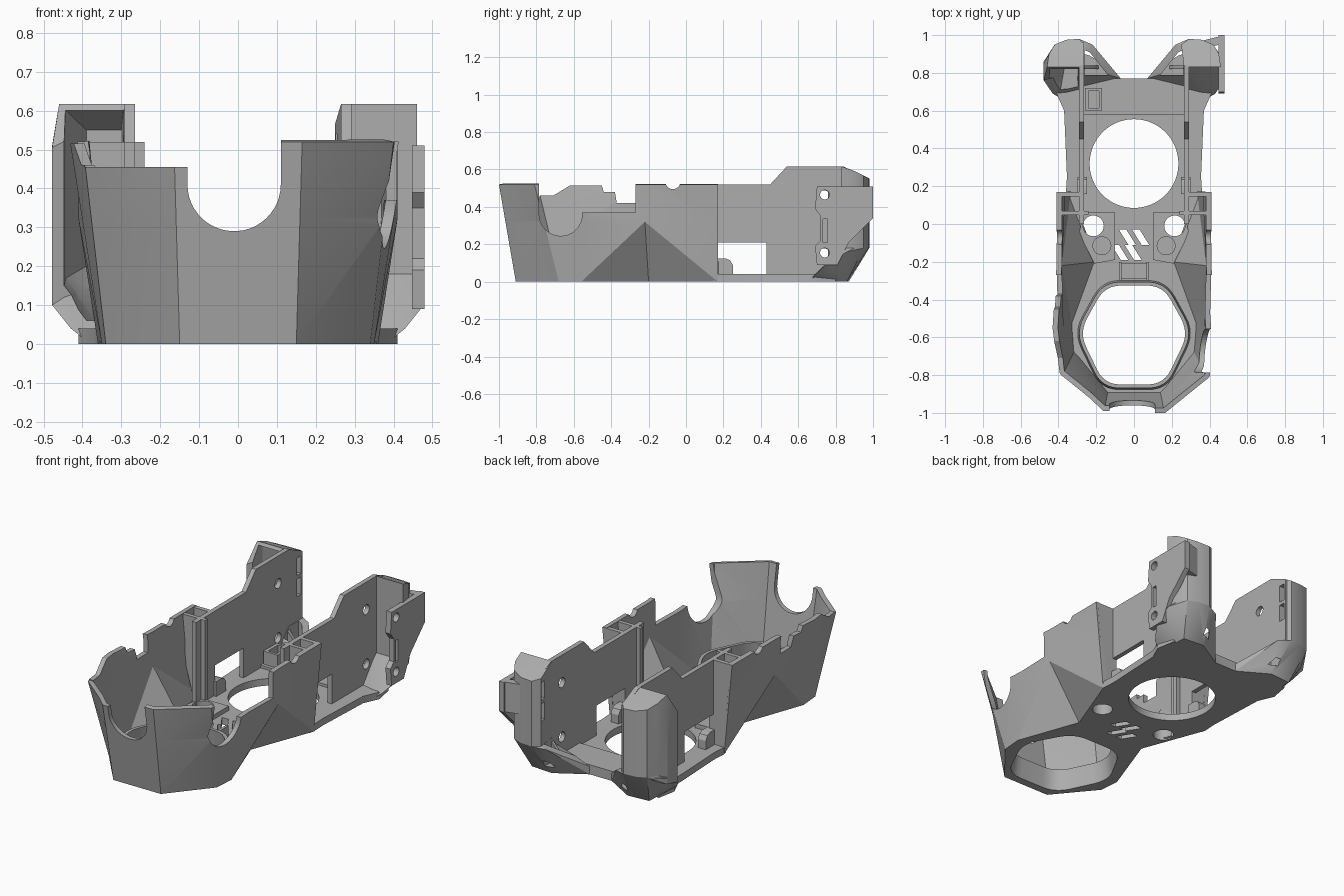
import bpy, bmesh, math
from mathutils import Vector

cube = bpy.data.objects.get("Cube")
if cube:
    bpy.data.objects.remove(cube, do_unlink=True)

grey = bpy.data.materials.new("matte grey")
grey.use_nodes = True
tone = (0.42, 0.42, 0.42, 1)
grey.diffuse_color = tone
grey.node_tree.nodes["Principled BSDF"].inputs["Base Color"].default_value = tone


def add(name, bm, fix=True):
    if fix:
        bmesh.ops.recalc_face_normals(bm, faces=bm.faces[:])
    mesh = bpy.data.meshes.new(name)
    bm.to_mesh(mesh)
    bm.free()
    mesh.materials.append(grey)
    ob = bpy.data.objects.new(name, mesh)
    bpy.context.collection.objects.link(ob)
    return ob


def prism(name, pts, axis, lo, hi):
    """Extrude a 2D outline along an axis (x: y,z  y: x,z  z: x,y)."""
    bm = bmesh.new()
    place = {"x": lambda a, b, d: (d, a, b), "y": lambda a, b, d: (a, d, b),
             "z": lambda a, b, d: (a, b, d)}[axis]
    low = [bm.verts.new(place(a, b, lo)) for a, b in pts]
    high = [bm.verts.new(place(a, b, hi)) for a, b in pts]
    bm.faces.new(low)
    bm.faces.new(high)
    for i in range(len(pts)):
        j = (i + 1) % len(pts)
        bm.faces.new((low[i], low[j], high[j], high[i]))
    return add(name, bm)


def box(name, a, b):
    return prism(name, [(a[0], a[1]), (b[0], a[1]), (b[0], b[1]), (a[0], b[1])], "z", a[2], b[2])


def hull(name, pts):
    bm = bmesh.new()
    for p in pts:
        bm.verts.new(p)
    res = bmesh.ops.convex_hull(bm, input=bm.verts[:])
    bmesh.ops.delete(bm, geom=list({g for g in res["geom_interior"] if g.is_valid}), context="VERTS")
    bmesh.ops.dissolve_limit(bm, angle_limit=0.02, verts=bm.verts[:], edges=bm.edges[:])
    return add(name, bm)


def circle(cx, cy, r, n=32, start=0.0, span=math.tau):
    steps = n if span >= math.tau else n - 1
    return [(cx + r * math.cos(start + span * i / steps),
             cy + r * math.sin(start + span * i / steps)) for i in range(n)]


def u_shape(cx, cz, r, top):
    return circle(cx, cz, r, 24, math.pi, math.pi) + [(cx + r, top), (cx - r, top)]


def rounded(pts, reach, n=6):
    """Replace each corner by a soft curve."""
    out = []
    for i, p in enumerate(pts):
        p = Vector(p)
        a = p + (Vector(pts[i - 1]) - p).normalized() * reach
        b = p + (Vector(pts[(i + 1) % len(pts)]) - p).normalized() * reach
        out += [tuple(a.lerp(p, k / n).lerp(p.lerp(b, k / n), k / n)) for k in range(n + 1)]
    return out


def bake(ob):
    dg = bpy.context.evaluated_depsgraph_get()
    mesh = bpy.data.meshes.new_from_object(ob.evaluated_get(dg))
    ob.modifiers.clear()
    ob.data = mesh


def cut(obs, *cutters):
    for c in cutters:
        c.hide_render = True
        for ob in obs:
            mod = ob.modifiers.new("cut", "BOOLEAN")
            mod.operation, mod.solver, mod.object = "DIFFERENCE", "EXACT", c
            bake(ob)
        bpy.data.objects.remove(c, do_unlink=True)


def taper(name, pts, cy, *levels):
    """Convex loft of one outline through (scale, z) levels."""
    return hull(name, [(x * k, cy + (y - cy) * k, z) for k, z in levels for x, y in pts])


# Faceted front shell: foot and rim outlines from the rear to the nose
foot = [(0.36, 0.17), (0.22, -0.2), (0.35, -0.56), (0.34, -0.68), (0.15, -0.91)]
rim = [(0.41, 0.17), (0.41, -0.22), (0.432, -0.55), (0.40, -0.81), (0.165, -1.0)]
waist = (1, 8)


def both(pts):
    return pts + [(-x, y) for x, y in reversed(pts)]


bm = bmesh.new()
rows = [[], [], []]
for i, (f, r) in enumerate(zip(both(foot), both(rim))):
    f, r = Vector((*f, 0)), Vector((*r, 0.52))
    m = f.lerp(r, 0.62)
    if i in waist:
        m = Vector((r.x, r.y, 0.32))
    for row, p in zip(rows, (f, m, r)):
        row.append(bm.verts.new(p))
for lo, hi in zip(rows, rows[1:]):
    for i in range(len(lo) - 1):
        a, b, c, d = lo[i + 1], lo[i], hi[i], hi[i + 1]
        if i + 1 in waist:
            bm.faces.new((a, b, d))
            bm.faces.new((b, c, d))
        else:
            bm.faces.new((a, b, c))
            bm.faces.new((a, c, d))
shell = add("front_shell", bm, fix=False)
mod = shell.modifiers.new("thickness", "SOLIDIFY")
mod.thickness, mod.offset = 0.028, -1
bake(shell)

# Rim notches: nose, left opening, right steps, low right nose
right_rim = [(-0.79, 0.6), (-0.78, 0.46), (-0.71, 0.46), (-0.62, 0.515), (-0.45, 0.515),
             (-0.44, 0.48), (-0.38, 0.48), (-0.37, 0.42), (-0.27, 0.42), (-0.27, 0.6)]
cut([shell],
    prism("nose_cutter", u_shape(-0.01, 0.41, 0.12, 0.7), "y", -1.2, -0.6),
    prism("round_cutter", u_shape(-0.67, 0.36, 0.115, 0.7), "x", 0.2, 0.6),
    box("step_cutter", (0.2, -0.6, 0.37), (0.6, -0.27, 0.7)),
    prism("right_cutter", right_rim, "x", -0.6, -0.2),
    box("low_cutter", (-0.6, -1.2, 0.455), (-0.05, -0.78, 0.7)),
    prism("dip_cutter", circle(-0.07, 0.535, 0.04), "x", -0.6, 0.6))

# Floor with nozzle opening, fan hole, screw holes and slanted vents
floor_half = [(0.07, 0.77), (0.30, 0.80), (0.39, 0.80), (0.41, 0.69), (0.37, 0.6), (0.355, 0.25)] + foot
floor = prism("floor", both(floor_half), "z", 0, 0.04)
opening = rounded(both([(0.15, -0.33), (0.285, -0.575), (0.155, -0.845)]), 0.085)
cut([floor], taper("opening_cutter", opening, -0.585, (1.08, -0.02), (1.0, 0.16)),
    prism("fan_cutter", circle(0, 0.32, 0.235, 64), "z", -0.1, 0.2))
for k in (-1, 1):
    for x in (-0.07, 0.0):
        y = -0.15 if k < 0 else -0.07
        x0 = x + 0.01 + 0.02 * k
        slot = [(x0 - 0.04, y + 0.04), (x0, y + 0.04), (x0 + 0.05, y - 0.04), (x0 + 0.01, y - 0.04)]
        cut([floor], prism("vent_cutter", slot, "z", -0.1, 0.2))

# Tapered collar round the nozzle opening
collar = taper("opening_collar", opening, -0.585, (1.13, 0.02), (1.09, 0.12))
cut([collar], taper("collar_cutter", opening, -0.585, (1.08, -0.02), (1.0, 0.16)))

# Cross bar, clip and small bracket on the floor
box("rear_cross_bar", (-0.27, 0.58, 0.02), (0.27, 0.77, 0.055))
box("clip_base", (-0.08, -0.29, 0.03), (0.08, -0.21, 0.06))
for x in (-0.08, 0.065):
    box("clip_side", (x, -0.30, 0.03), (x + 0.015, -0.20, 0.1))
bracket = box("cable_bracket", (-0.26, 0.6, 0.05), (-0.17, 0.72, 0.13))
cut([bracket], box("bracket_cutter", (-0.24, 0.615, 0.07), (-0.185, 0.705, 0.3)))

wall_side = [(0, 0.0), (0.86, 0.0), (0.96, 0.17), (0.96, 0.56), (0.84, 0.617),
             (0.54, 0.617), (0.45, 0.52), (0, 0.52)]
tab_side = [(0.16, 0.03), (0.25, 0.03), (0.25, 0.09), (0.235, 0.115), (0.21, 0.125), (0.16, 0.125)]

for s, side in ((1, "left"), (-1, "right")):
    # Tall side wall with window and screw holes
    wall = prism(side + "_side_wall", wall_side, "x", s * 0.265, s * 0.292)
    cut([wall], box("window_cutter", (s * 0.2, 0.17, 0.04), (s * 0.5, 0.43, 0.21)),
        *[prism("hole_cutter", circle(0.74, z, 0.028), "x", s * 0.2, s * 0.4) for z in (0.15, 0.46)])

    # Webs closing the pocket between wall and shell
    prism(side + "_rear_web", [(s * 0.265, 0), (s * 0.355, 0), (s * 0.398, 0.52), (s * 0.265, 0.52)],
          "y", 0.145, 0.17)
    prism(side + "_front_web", [(s * 0.24, 0), (s * 0.30, 0), (s * 0.385, 0.32),
                                (s * 0.39, 0.52), (s * 0.24, 0.52)], "y", 0.047, 0.07)
    prism(side + "_window_tab", tab_side, "x", s * 0.25, s * 0.30)

    # Screw pad
    pad = [(s * 0.1, 0.06), (s * 0.27, 0.06), (s * 0.29, -0.05), (s * 0.21, -0.21), (s * 0.1, -0.19)]
    plate = prism(side + "_screw_pad", pad, "z", 0.03, 0.065)
    cut([plate, floor], prism("screw_cutter", circle(s * 0.215, -0.01, 0.055), "z", -0.1, 0.2))
    prism(side + "_screw_boss", circle(s * 0.17, -0.115, 0.05), "z", 0.06, 0.08)

    # Rounded rear corner column with sloping roof
    inner = 0.25 if s > 0 else 0.265
    plan = [(0.265, 0.83), (inner, 0.95), (0.29, 0.98), (0.36, 0.975), (0.42, 0.95), (0.45, 0.90), (0.46, 0.83)]
    body = [(x, y, z) for x, y in plan for z in (0.18, 0.617 - max(0, y - 0.85) * 0.5)]
    if s < 0:
        body += [(0.478, y, z) for y, z in ((0.76, 0.1), (0.76, 0.505), (0.85, 0.12), (0.85, 0.51))]
    column = hull(side + "_corner_column", [(s * x, y, z) for x, y, z in body])

    # Chamfered rear wing below the corner, with an open inner pocket
    wing = hull(side + "_rear_wing", [(s * x, y, z) for x, y, z in [(x, y, 0.18) for x, y in plan] + [
        (0.07, 0.77, 0.0), (0.07, 0.77, 0.045), (0.38, 0.66, 0.0), (0.43, 0.69, 0.04),
        (0.37, 0.86, 0.0), (0.24, 0.87, 0.0), (0.478, 0.76, 0.1), (0.478, 0.86, 0.16),
        (0.22, 0.95, 0.17)]])
    cut([wing], hull("pocket_cutter", [(s * x, y, z) for x, y in (
        (0.14, 0.79), (0.262, 0.79), (0.262, 0.92), (0.235, 0.91)) for z in (0.045, 0.4)]))
    prism(side + "_pocket_rib", [(s * 0.18, 0.03), (s * 0.27, 0.03), (s * 0.27, 0.17), (s * 0.22, 0.11)],
          "y", 0.82, 0.84)

    if s < 0:
        # Hollow facing forward, leaving a thin back skin
        cut([column, wing], hull("recess_cutter", [(-x, y, z) for x, y, z in [
            (0.294, 0.65, 0.06), (0.40, 0.65, 0.06), (0.294, 0.65, 0.603), (0.455, 0.65, 0.12),
            (0.455, 0.65, 0.603), (0.295, 0.85, 0.60), (0.442, 0.85, 0.60), (0.30, 0.82, 0.06),
            (0.37, 0.82, 0.06), (0.30, 0.94, 0.20), (0.39, 0.94, 0.20),
            (0.30, 0.94, 0.55), (0.39, 0.94, 0.55), (0.442, 0.85, 0.17)]]))
    cut([wall, column], *[box("slot_cutter", (s * 0.2, 0.91, z), (s * 0.297, 0.945, z + 0.1))
                          for z in (0.32, 0.44)])

# Left mounting plate with screw holes and slot
plate_side = [(0.69, 0.39), (0.70, 0.51), (1.0, 0.51), (1.0, 0.34), (0.87, 0.21), (0.81, 0.09),
              (0.70, 0.09), (0.69, 0.19), (0.72, 0.22), (0.72, 0.35)]
mount = prism("left_mounting_plate", plate_side, "x", 0.448, 0.48)
cut([mount], box("slot_cutter", (0.4, 0.733, 0.21), (0.6, 0.757, 0.335)),
    *[prism("hole_cutter", circle(0.742, z, 0.025), "x", 0.4, 0.6) for z in (0.155, 0.465)])
prism("left_plate_rib", [(0.36, 0.97), (0.48, 1.0), (0.48, 0.96), (0.42, 0.94)], "z", 0.34, 0.51)

# Crisp edges with soft shading on the rounded surfaces
bpy.ops.object.select_all(action="DESELECT")
for ob in bpy.context.collection.objects:
    if ob.type == "MESH" and grey.name in ob.data.materials:
        ob.select_set(True)
        bpy.context.view_layer.objects.active = ob
bpy.ops.object.shade_smooth_by_angle(angle=math.radians(24))
